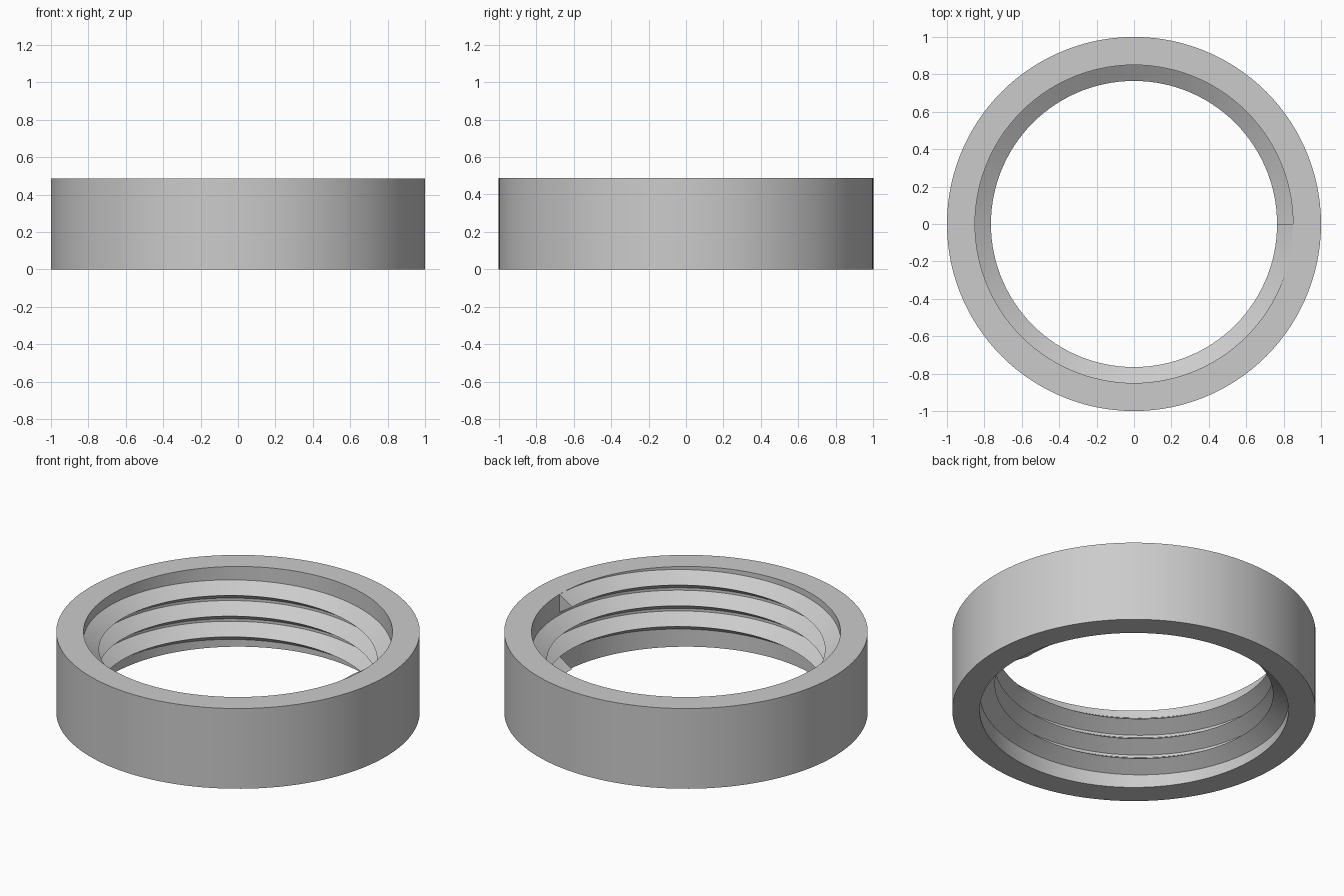
import bpy, bmesh, math

HEIGHT = 0.487
OUTER, WALL, CREST = 1.0, 0.85, 0.765
SEGMENTS = 120          # per turn
TURNS = 3
TOOTH = 0.11            # tooth height at the wall

cube = bpy.data.objects.get("Cube")
if cube:
    bpy.data.objects.remove(cube, do_unlink=True)

# Single grey material
GREY = (0.6, 0.6, 0.6, 1.0)
grey = bpy.data.materials.new("plain grey")
grey.use_nodes = True
grey.diffuse_color = GREY
grey.node_tree.nodes["Principled BSDF"].inputs["Base Color"].default_value = GREY


def sweep(name, profile, turns, pitch, closed):
    """Carry a closed (radius, height) profile around z, rising by pitch per turn."""
    bm = bmesh.new()
    steps = SEGMENTS * turns
    rings = []
    for i in range(steps if closed else steps + 1):
        a = math.tau * i / SEGMENTS
        lift = pitch * i / SEGMENTS
        rings.append([bm.verts.new((r * math.cos(a), r * math.sin(a), z + lift))
                      for r, z in profile])
    n = len(profile)
    for i in range(steps):
        here, there = rings[i], rings[(i + 1) % len(rings)]
        for j in range(n):
            k = (j + 1) % n
            bm.faces.new((here[j], here[k], there[k], there[j]))
    if not closed:
        bm.faces.new(rings[0])
        bm.faces.new(rings[-1])
    bmesh.ops.recalc_face_normals(bm, faces=bm.faces)
    mesh = bpy.data.meshes.new(name)
    bm.to_mesh(mesh)
    bm.free()
    obj = bpy.data.objects.new(name, mesh)
    bpy.context.collection.objects.link(obj)
    mesh.materials.append(grey)
    bpy.ops.object.select_all(action="DESELECT")
    obj.select_set(True)
    bpy.context.view_layer.objects.active = obj
    bpy.ops.object.shade_smooth_by_angle(angle=math.radians(30))
    return obj


# Plain ring wall
sweep("ring_wall", [(OUTER, 0), (OUTER, HEIGHT), (WALL, HEIGHT), (WALL, 0)],
      1, 0, True)

# Right-handed inner thread with a V tooth, its root sunk into the wall
root = WALL + 0.01
sweep("inner_thread",
      [(root, 0), (WALL, 0), (CREST, TOOTH / 2), (WALL, TOOTH), (root, TOOTH)],
      TURNS, (HEIGHT - TOOTH) / TURNS, False)
